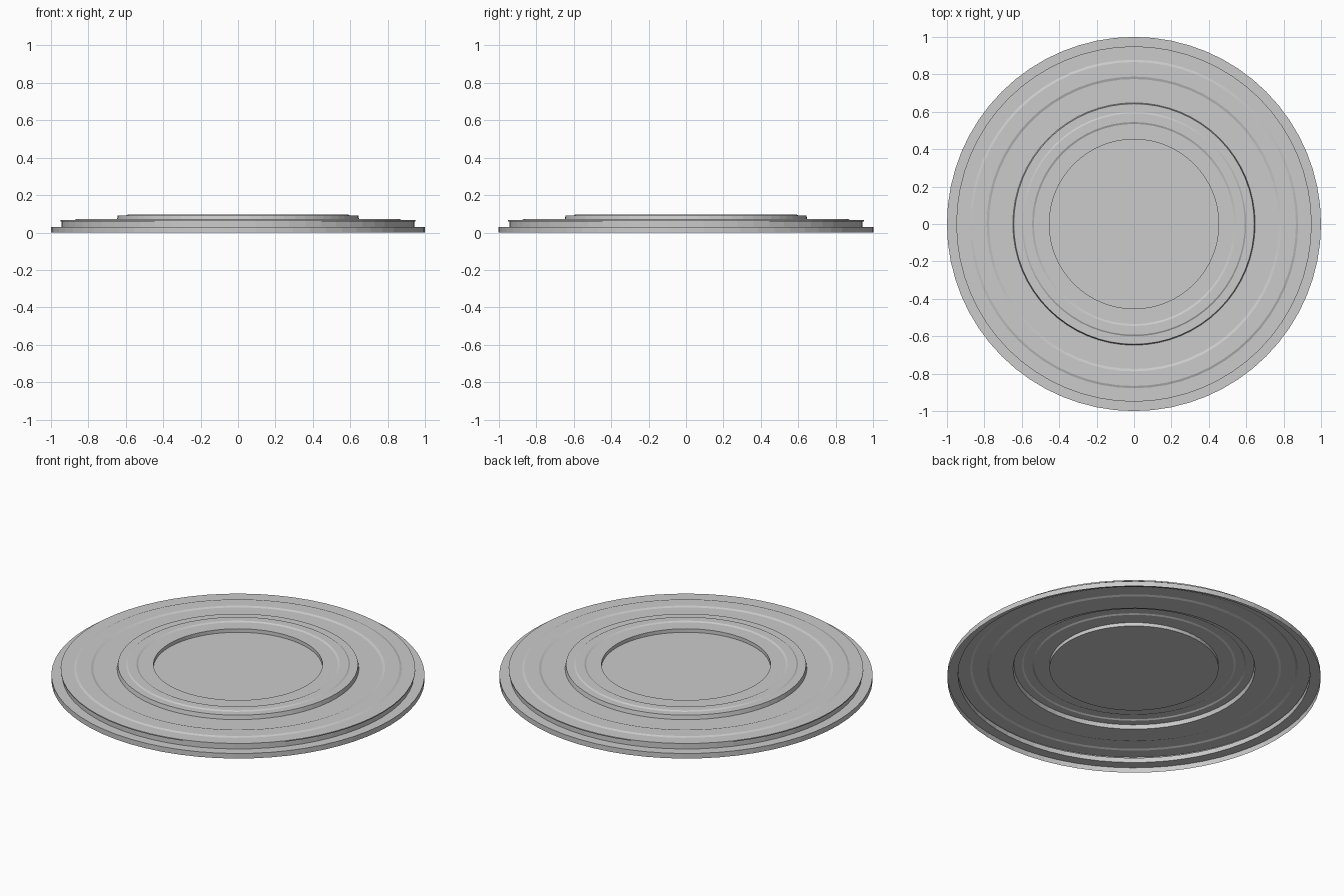
import bpy, bmesh, math

if "Cube" in bpy.data.objects:
    bpy.data.objects.remove(bpy.data.objects["Cube"])

SIDES = 64

# Half profile (radius, height), from the outer foot inward to the recessed floor
profile = [
    (1.0, 0.0), (1.0, 0.03),                         # base flange
    (0.943, 0.03), (0.943, 0.058), (0.95, 0.06), (0.95, 0.066),  # middle step, small lip
    (0.878, 0.066), (0.866, 0.071), (0.788, 0.071), (0.775, 0.066),  # wide low bead
    (0.648, 0.066), (0.643, 0.09),                   # upper step
    (0.60, 0.09), (0.592, 0.095), (0.545, 0.095), (0.535, 0.09),  # narrow bead
    (0.453, 0.09), (0.453, 0.069),                   # recess wall
]


def lathe(name, points):
    """Revolve an open profile about z and close the centre with one face."""
    bm = bmesh.new()
    rings = []
    for r, z in points:
        rings.append([bm.verts.new((r * math.cos(2 * math.pi * i / SIDES),
                                    r * math.sin(2 * math.pi * i / SIDES), z))
                      for i in range(SIDES)])
    for low, high in zip(rings, rings[1:]):
        for i in range(SIDES):
            j = (i + 1) % SIDES
            bm.faces.new((low[i], low[j], high[j], high[i]))
    bm.faces.new(rings[-1])
    mesh = bpy.data.meshes.new(name)
    bm.to_mesh(mesh)
    bm.free()
    obj = bpy.data.objects.new(name, mesh)
    bpy.context.collection.objects.link(obj)
    return obj


# Thin stepped disc, hollow underneath
lathe("stepped_disc", profile)
